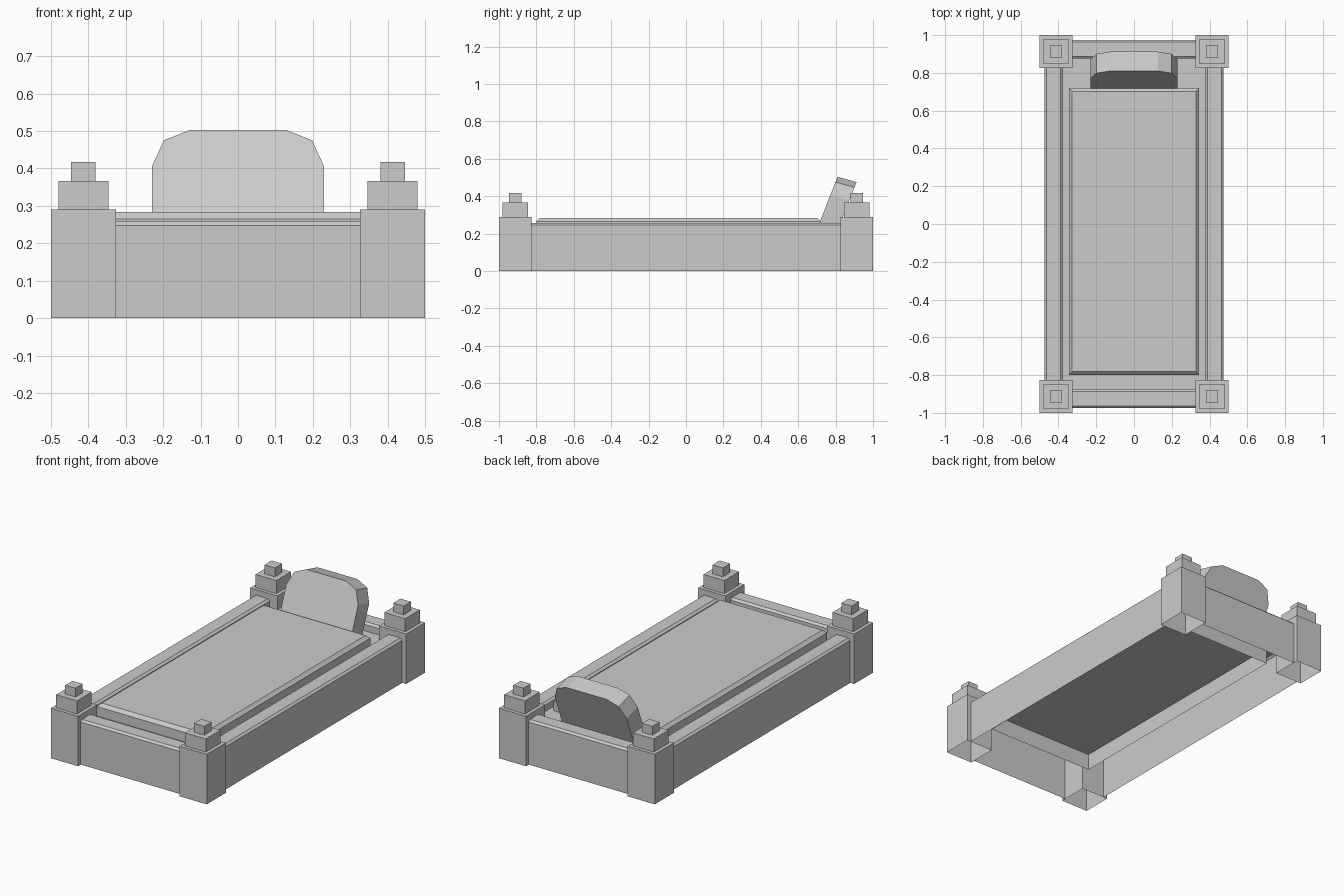
import bpy, bmesh

cube = bpy.data.objects.get("Cube")
if cube:
    bpy.data.objects.remove(cube, do_unlink=True)

stone = bpy.data.materials.new("grey_stone")
stone.use_nodes = True
grey = (0.6, 0.6, 0.6, 1.0)
stone.diffuse_color = grey
stone.node_tree.nodes["Principled BSDF"].inputs["Base Color"].default_value = grey


def finish(bm, name):
    bmesh.ops.recalc_face_normals(bm, faces=bm.faces)
    mesh = bpy.data.meshes.new(name)
    bm.to_mesh(mesh)
    bm.free()
    mesh.materials.append(stone)
    obj = bpy.data.objects.new(name, mesh)
    bpy.context.scene.collection.objects.link(obj)
    return obj


def bridge(bm, a, b, closed=True):
    n = len(a)
    for i in range(n if closed else n - 1):
        j = (i + 1) % n
        bm.faces.new((a[i], a[j], b[j], b[i]))


def stack(name, cx, cy, levels):
    """Rectangular rings (half x, half y, z) joined upward, capped on top, open below."""
    bm = bmesh.new()
    rings = [[bm.verts.new((cx + sx * hx, cy + sy * hy, z))
              for sx, sy in ((-1, -1), (1, -1), (1, 1), (-1, 1))]
             for hx, hy, z in levels]
    for low, high in zip(rings, rings[1:]):
        bridge(bm, low, high)
    bm.faces.new(rings[-1])
    return finish(bm, name)


def rail(name, place, half_length):
    """Kerb section swept between two posts; d is the distance in from the outer wall."""
    section = [(0, 0), (0, 0.247), (0.012, 0.258), (0.087, 0.258), (0.1, 0.247), (0.1, FLOOR)]
    bm = bmesh.new()
    ends = [[bm.verts.new(place(d, t, z)) for d, z in section]
            for t in (-half_length, half_length)]
    bridge(bm, ends[0], ends[1], closed=False)
    finish(bm, name)


FLOOR = 0.21

# Corner posts with two stepped caps
for side, sx in (("left", 1), ("right", -1)):
    for end, sy in (("front", -1), ("back", 1)):
        steps = []
        for half, low, high in ((0.087, 0, 0.29), (0.067, 0.29, 0.366), (0.033, 0.366, 0.417)):
            steps += [(half, half, low), (half, half, high)]
        stack(f"{end}_{side}_post", sx * 0.413, sy * 0.913, steps)

# Kerb rails between the posts
for name, s in (("left_rail", 1), ("right_rail", -1)):
    rail(name, lambda d, t, z: (s * (0.475 - d), t, z), 0.826)
for name, s in (("back_rail", 1), ("front_rail", -1)):
    rail(name, lambda d, t, z: (t, s * (0.975 - d), z), 0.326)

# Sunken bed inside the kerb
stack("bed", 0, 0, [(0.376, 0.876, FLOOR)])

# Bevelled cover slab with its skirt below the bed
stack("cover_slab", 0, -0.04, [(0.345, 0.76, 0.115), (0.345, 0.76, 0.265),
                               (0.327, 0.742, 0.283)])

# Leaning headstone with clipped shoulders
half_outline = [(0.23, 0.24), (0.23, 0.405), (0.198, 0.475), (0.128, 0.503)]
outline = half_outline + [(-x, z) for x, z in reversed(half_outline)]
bm = bmesh.new()
front = [bm.verts.new((x, 0.715 + (z - 0.262) * 0.394, z)) for x, z in outline]
back = [bm.verts.new((v.co.x, v.co.y + 0.102, v.co.z - 0.027)) for v in front]
bridge(bm, front, back)
bm.faces.new(front)
bm.faces.new(back)
finish(bm, "headstone")
